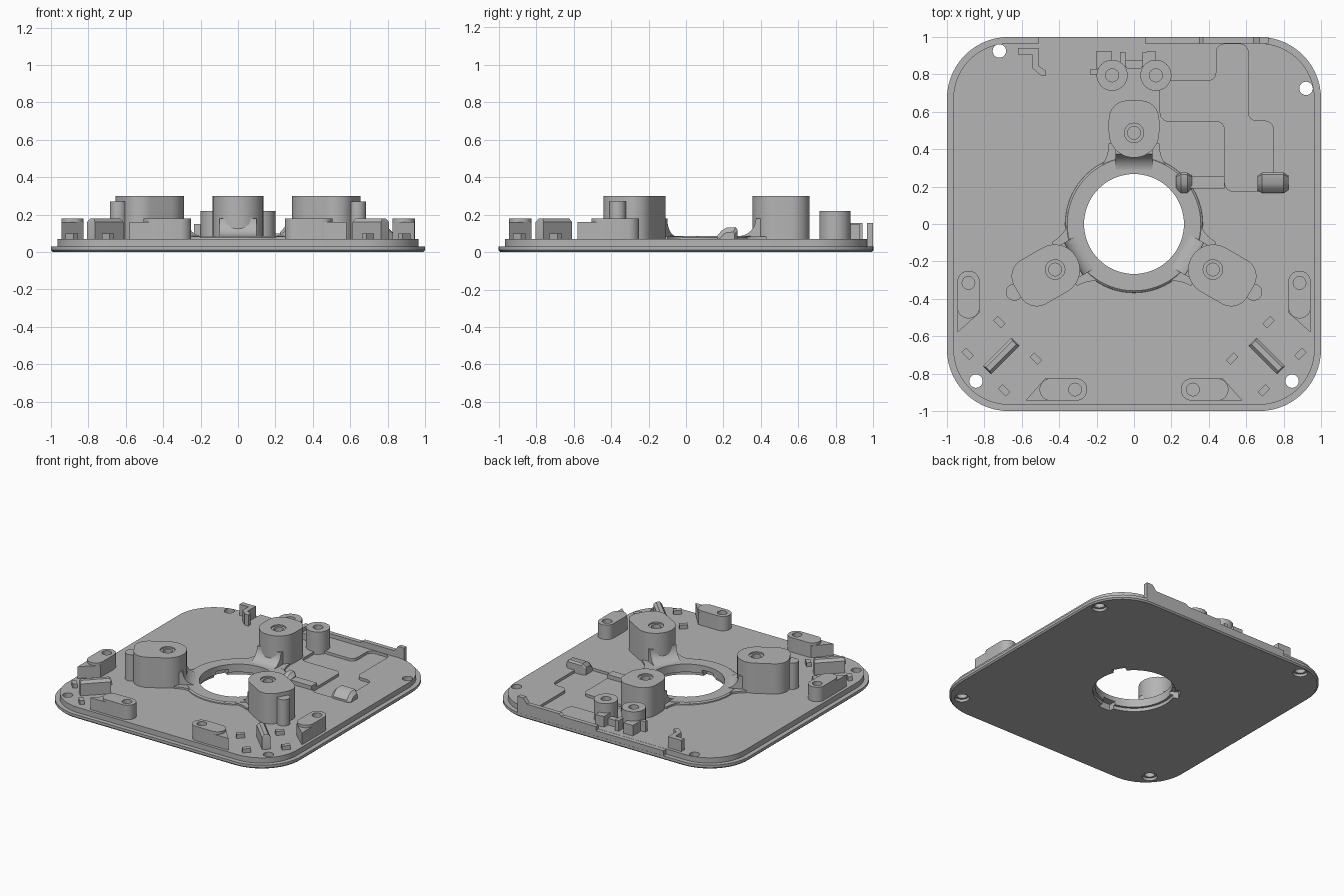
import bpy, bmesh, math
from mathutils import Vector, Matrix

if "Cube" in bpy.data.objects:
    bpy.data.objects.remove(bpy.data.objects["Cube"])

grey = bpy.data.materials.new("plain grey")
grey.use_nodes = True
grey.diffuse_color = (0.46, 0.46, 0.46, 1)
grey.node_tree.nodes["Principled BSDF"].inputs["Base Color"].default_value = (0.46, 0.46, 0.46, 1)


def rounded(pts, radius, seg=8):
    """Outline with every corner replaced by a circular arc."""
    out = []
    for i, p in enumerate(pts):
        p = Vector(p)
        a = (Vector(pts[i - 1]) - p).normalized()
        b = (Vector(pts[(i + 1) % len(pts)]) - p).normalized()
        half = a.angle(b) / 2
        w = math.sin(half)
        d = radius / math.tan(half)
        s, e = p + a * d, p + b * d
        for k in range(seg + 1):
            t = k / seg
            u, v, x = (1 - t) ** 2, 2 * w * t * (1 - t), t * t
            out.append((s * u + p * v + e * x) / (u + v + x))
    return out


def rect(x0, x1, y0, y1):
    return [(x0, y0), (x1, y0), (x1, y1), (x0, y1)]


def circle(x, y, r, n=48):
    return [(x + r * math.cos(math.tau * k / n), y + r * math.sin(math.tau * k / n)) for k in range(n)]


def turn(pts, angle):
    m = Matrix.Rotation(angle, 2)
    return [m @ Vector(p) for p in pts]


def flip(pts, sx):
    return [(sx * p[0], p[1]) for p in pts]


def swap(pts):
    """Mirror across the front corner diagonal."""
    return [(-p[1], -p[0]) for p in pts]


def loft(name, rings):
    """Closed solid through equal-length rings of 3D points."""
    bm = bmesh.new()
    loops = [[bm.verts.new(p) for p in ring] for ring in rings]
    n = len(loops[0])
    for lo, hi in zip(loops, loops[1:]):
        for i in range(n):
            j = (i + 1) % n
            bm.faces.new((lo[i], lo[j], hi[j], hi[i]))
    bm.faces.new(loops[0][::-1])
    bm.faces.new(loops[-1])
    bmesh.ops.recalc_face_normals(bm, faces=bm.faces)
    mesh = bpy.data.meshes.new(name)
    bm.to_mesh(mesh)
    bm.free()
    mesh.materials.append(grey)
    ob = bpy.data.objects.new(name, mesh)
    bpy.context.collection.objects.link(ob)
    return ob


def prism(name, pts, z0, z1):
    return loft(name, [[(p[0], p[1], z) for p in pts] for z in (z0, z1)])


def select(ob):
    bpy.ops.object.select_all(action='DESELECT')
    ob.select_set(True)
    bpy.context.view_layer.objects.active = ob


def cut(ob, cutters):
    """Subtract (outline, z0, z1) volumes from an object."""
    for pts, z0, z1 in cutters:
        c = prism("cutter", pts, z0, z1)
        c.hide_render = True
        mod = ob.modifiers.new("cut", 'BOOLEAN')
        mod.operation, mod.solver, mod.object = 'DIFFERENCE', 'EXACT', c
        select(ob)
        bpy.ops.object.modifier_apply(modifier=mod.name)
        bpy.data.objects.remove(c)
    return ob


# Base plate: wide flange with a stepped-in upper deck
plate_rings = []
for e, z in ((0.99, 0), (1, 0.01), (1, 0.03), (0.966, 0.03), (0.966, 0.07)):
    outline = rounded(rect(-e, e, -e, e), e - 0.67, 14)
    plate_rings.append([(p[0], p[1], z) for p in outline])
plate = loft("base_plate", plate_rings)
holes = [(-0.72, 0.925), (0.92, 0.725), (-0.845, -0.84), (0.845, -0.84)]
cuts = [(circle(x, y, 0.036, 24), -0.1, 0.2) for x, y in holes]
cuts += [(circle(x, y, 0.052, 24), -0.1, 0.02) for x, y in holes]
recess = [(0.14, 0.765), (0.44, 0.765), (0.44, 0.962), (0.61, 0.962), (0.61, 0.55),
          (0.745, 0.55), (0.745, 0.175), (0.485, 0.175), (0.485, 0.55), (0.14, 0.55)]
cuts.append((rounded(recess, 0.045, 6), 0.05, 0.2))
cuts.append((circle(0, 0, 0.267, 72), -0.1, 0.2))
cuts.append((circle(0, 0, 0.285, 72), -0.1, 0.025))
# Bayonet notches under the central opening
for k in range(3):
    cuts.append((turn(rect(-0.05, 0.05, 0.2, 0.32), k * math.tau / 3 + math.pi / 3), -0.1, 0.05))
cut(plate, cuts)

# Raised collar around the opening
collar = loft("collar", [[(x, y, z) for x, y in circle(0, 0, r, 72)]
                         for r, z in ((0.37, 0.055), (0.367, 0.078), (0.357, 0.086))])
cut(collar, [(circle(0, 0, 0.267, 72), 0, 0.2)])

# Three tall mounting bosses with inner fillets and side webs
for k, (name, far) in enumerate((("rear", 0.66), ("right", 0.72), ("left", 0.72))):
    ang = k * math.tau / 3
    body = rect(-0.135, 0.135, 0.355, far)
    inner = rounded(body, 0.134, 14)[:30]
    outer = rounded(body, 0.1, 10)[22:]
    boss = prism(name + "_boss", turn(inner + outer, ang), 0.045, 0.3)
    cx, cy = turn([(0, 0.487)], ang)[0]
    cut(boss, [(circle(cx, cy, 0.052, 32), 0.29, 0.4), (circle(cx, cy, 0.034, 32), 0.15, 0.4)])
    arc = [(0.278 + 0.095 * math.sin(a), 0.18 - 0.095 * math.cos(a))
           for a in (math.pi / 2 * i / 10 for i in range(11))]
    profile = arc + [(0.45, 0.18), (0.45, 0.06), (0.278, 0.06)]
    fillet_rings = []
    for x in (-0.1, 0.1):
        fillet_rings.append([(*turn([(x, r)], ang)[0], z) for r, z in profile])
    loft(name + "_boss_fillet", fillet_rings)
    flare = []
    for i in range(9):
        a = math.pi / 2 * i / 8
        flare.append((0.235 - 0.1 * math.sin(a), 0.43 - 0.15 * math.cos(a)))
    prism(name + "_boss_web", turn(flare + flip(flare[::-1], -1), ang), 0.055, 0.084)

# Mirrored front features
pod = rounded(rect(0.25, 0.505, -0.945, -0.825), 0.0595, 8)
wedge = [(0.4, -0.826), (0.475, -0.826), (0.58, -0.944), (0.4, -0.944)]
for side, sx in (("left", 1), ("right", -1)):
    prism(side + "_boss_nub", circle(sx * 0.64, -0.365, 0.045, 24), 0.05, 0.27)
    for place, fn in (("front", list), ("side", swap)):
        ob = prism(f"{side}_{place}_pod", flip(fn(pod), sx), 0.05, 0.18)
        hole = flip(fn(circle(0.315, -0.885, 0.034, 24)), sx)
        cut(ob, [(hole, 0.09, 0.3)])
        prism(f"{side}_{place}_pod_wedge", flip(fn(wedge), sx), 0.05, 0.16)
    # Diagonal fin with a bevelled crest
    fin = []
    for half_w, half_l, z in ((0.03, 0.108, 0.05), (0.03, 0.108, 0.16), (0.014, 0.1, 0.18)):
        pts = turn(rect(-half_l, half_l, -half_w, half_w), -math.pi / 4)
        fin.append([(sx * (p.x + 0.71), p.y - 0.705, z) for p in pts])
    loft(side + "_fin", fin)
    # Locating tabs
    for n, (x, y) in enumerate(((0.72, -0.525), (0.89, -0.695), (0.525, -0.72), (0.695, -0.89))):
        pts = turn(rect(-0.03, 0.03, -0.017, 0.017), math.pi / 4)
        prism(f"{side}_tab_{n + 1}", [(sx * (p.x + x), p.y + y) for p in pts], 0.05, 0.1)
    # Small rear posts
    post = prism(side + "_rear_post", circle(sx * 0.117, 0.795, 0.083, 40), 0.04, 0.22)
    cut(post, [(circle(sx * 0.117, 0.795, 0.035, 24), 0.12, 0.3)])

# Bracket between the rear posts
prism("bracket_bridge", [(-0.07, 0.875), (-0.035, 0.83), (0.035, 0.83), (0.07, 0.875)], 0.05, 0.12)
prism("bracket_left_arm", rect(-0.2, -0.12, 0.83, 0.925), 0.05, 0.15)
prism("bracket_left_ear", rect(-0.235, -0.18, 0.8, 0.825), 0.05, 0.15)
for sx in (-1, 1):
    prism("bracket_jaw", flip(rect(0.045, 0.075, 0.84, 0.92), sx), 0.05, 0.15)
prism("bracket_right_arm", rect(0.07, 0.115, 0.86, 0.925), 0.05, 0.15)

# Cable hook
hook = [(-0.62, 0.942), (-0.51, 0.942), (-0.51, 0.845), (-0.47, 0.82), (-0.47, 0.795),
        (-0.5, 0.795), (-0.545, 0.835), (-0.545, 0.905), (-0.62, 0.905)]
prism("cable_hook", hook, 0.05, 0.155)

# Rear edge wall: low lip, long wall and end post
prism("rear_lip", rect(-0.51, 0.06, 0.96, 0.999), 0.02, 0.069)
wall = [(0.06, 0.02), (0.72, 0.02), (0.72, 0.155), (0.67, 0.155), (0.64, 0.115),
        (0.37, 0.115), (0.35, 0.1), (0.06, 0.1)]
loft("rear_wall", [[(x, y, z) for x, z in wall] for y in (0.966, 0.999)])

# Cable clips at the ends of the recess
side_profile = [(0.165, 0.045), (0.165, 0.085), (0.19, 0.115), (0.215, 0.13), (0.265, 0.133), (0.275, 0.12), (0.275, 0.045)]
for name, x0, x1 in (("outer_clip", 0.66, 0.825), ("inner_clip", 0.225, 0.31)):
    rings = []
    for x, s in ((x0, 0.7), (x0 + 0.025, 1), (x1 - 0.025, 1), (x1, 0.7)):
        rings.append([(x, 0.22 + (y - 0.22) * s, 0.045 + (z - 0.045) * s) for y, z in side_profile])
    loft(name, rings)
prism("inner_clip_bar", rect(0.3, 0.485, 0.19, 0.255), 0.04, 0.1)

for ob in bpy.context.collection.objects:
    if ob.type == 'MESH' and grey.name in ob.data.materials:
        select(ob)
        bpy.ops.object.shade_smooth_by_angle(angle=math.radians(30))
